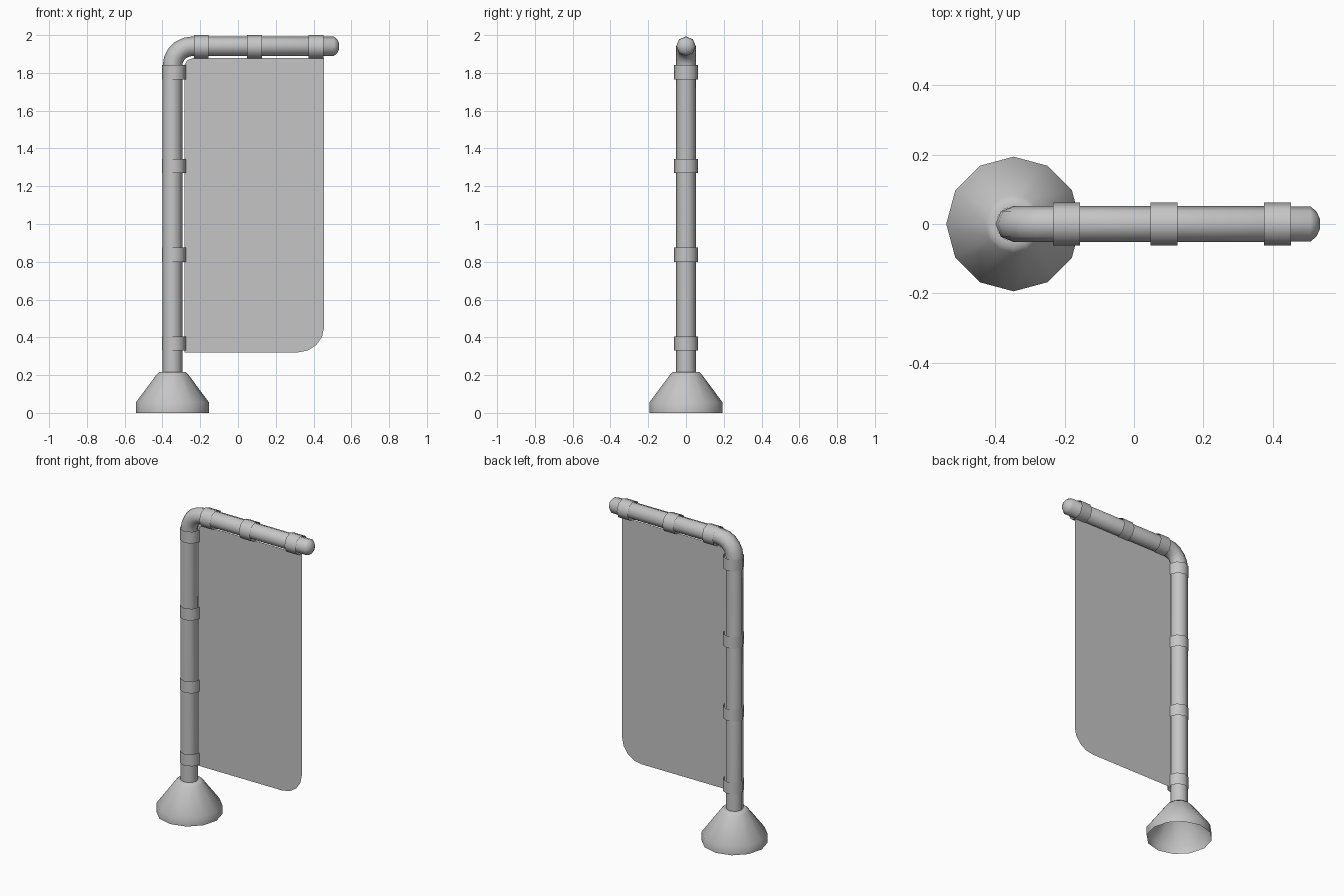
import bpy, bmesh, math
from mathutils import Vector

if "Cube" in bpy.data.objects:
    bpy.data.objects.remove(bpy.data.objects["Cube"])

PX, TZ = -0.347, 1.941   # pole axis x, arm axis z

grey = bpy.data.materials.new("plain_grey")
grey.diffuse_color = (0.56, 0.56, 0.56, 1)
grey.use_nodes = True
grey.node_tree.nodes["Principled BSDF"].inputs["Base Color"].default_value = grey.diffuse_color


def finish(name, bm, smooth=40):
    me = bpy.data.meshes.new(name)
    bm.to_mesh(me)
    bm.free()
    me.materials.append(grey)
    ob = bpy.data.objects.new(name, me)
    bpy.context.collection.objects.link(ob)
    if smooth:
        bpy.ops.object.select_all(action='DESELECT')
        ob.select_set(True)
        bpy.context.view_layer.objects.active = ob
        bpy.ops.object.shade_smooth_by_angle(angle=math.radians(smooth))
    return ob


def sweep(name, stations, sides, cap_end=False, smooth=50):
    """Loft rings along the xz plane: (x, z, tilt from vertical, radius)."""
    bm = bmesh.new()
    rings = []
    for x, z, tilt, r in stations:
        u = Vector((math.cos(tilt), 0, -math.sin(tilt)))
        v = Vector((0, 1, 0))
        rings.append([bm.verts.new(Vector((x, 0, z))
                      + u * r * math.cos(2 * math.pi * i / sides)
                      + v * r * math.sin(2 * math.pi * i / sides))
                      for i in range(sides)])
    for a, b in zip(rings, rings[1:]):
        for i in range(sides):
            j = (i + 1) % sides
            bm.faces.new((a[i], a[j], b[j], b[i]))
    if cap_end:
        bm.faces.new(rings[-1])
    return finish(name, bm, smooth)


# hollow twelve-sided foot
sweep("base", [(PX, 0, 0, 0.194), (PX, 0.055, 0, 0.194),
               (PX, 0.204, 0, 0.083), (PX, 0.217, 0, 0.07),
               (PX, 0.217, 0, 0.05)], 12)

# bent pole with domed tip
R = 0.105
path = [(PX, 0.205, 0, 0.052)]
for k in range(6):
    a = math.pi / 2 * k / 5
    path.append((PX + R - R * math.cos(a), TZ - R + R * math.sin(a), a, 0.052))
h = math.pi / 2
path += [(0.508, TZ, h, 0.051), (0.526, TZ, h, 0.036), (0.536, TZ, h, 0.014)]
sweep("pole", path, 8, cap_end=True, smooth=60)

# open sleeves that tie the flag to the pole and arm
for n, z in enumerate((0.367, 0.837, 1.307, 1.804)):
    sweep(f"pole_sleeve_{n + 1}", [(-0.339, z - 0.038, 0, 0.063),
                                   (-0.339, z + 0.038, 0, 0.063)], 8, smooth=60)
for n, x in enumerate((-0.195, 0.087, 0.413)):
    sweep(f"arm_sleeve_{n + 1}", [(x - 0.039, 1.938, h, 0.062),
                                  (x + 0.039, 1.938, h, 0.062)], 8, smooth=60)

# single-sheet flag with a rounded lower corner
pts = [(-0.284, 0.32)]
for k in range(5):
    a = -h + h * k / 4
    pts.append((0.316 + 0.14 * math.cos(a), 0.455 + 0.135 * math.sin(a)))
pts += [(0.456, 1.88), (-0.23, 1.88), (-0.268, 1.868), (-0.284, 1.84)]
bm = bmesh.new()
bm.faces.new([bm.verts.new((x, 0, z)) for x, z in pts])
finish("flag", bm, 0)
